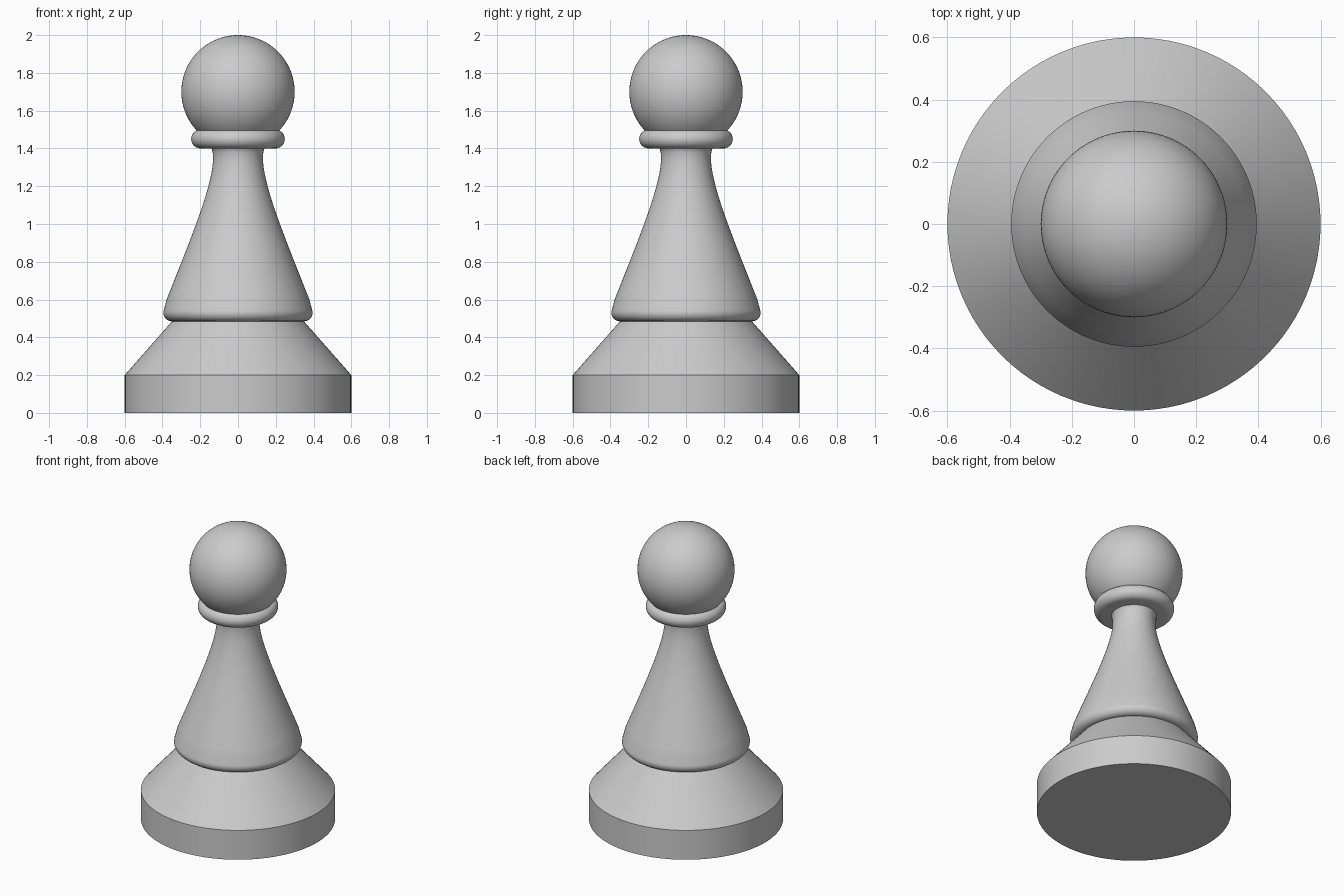
import bpy, bmesh, math
from mathutils import Vector

cube = bpy.data.objects.get("Cube")
if cube:
    bpy.data.objects.remove(cube, do_unlink=True)

SEGMENTS = 96

grey = bpy.data.materials.new("plain grey")
grey.use_nodes = True
grey.diffuse_color = (0.6, 0.6, 0.6, 1)
grey.node_tree.nodes["Principled BSDF"].inputs["Base Color"].default_value = (0.6, 0.6, 0.6, 1)


def finish(name, bm):
    """Turn a bmesh into a smooth-shaded object that keeps its hard edges."""
    bmesh.ops.recalc_face_normals(bm, faces=bm.faces)
    mesh = bpy.data.meshes.new(name)
    bm.to_mesh(mesh)
    bm.free()
    mesh.materials.append(grey)
    obj = bpy.data.objects.new(name, mesh)
    bpy.context.collection.objects.link(obj)
    bpy.ops.object.select_all(action='DESELECT')
    obj.select_set(True)
    bpy.context.view_layer.objects.active = obj
    bpy.ops.object.shade_smooth_by_angle(angle=math.radians(30))


def lathe(name, profile):
    """Spin a (radius, height) profile, starting and ending on the axis."""
    bm = bmesh.new()
    verts = [bm.verts.new((r, 0, z)) for r, z in profile]
    edges = [bm.edges.new(pair) for pair in zip(verts, verts[1:])]
    bmesh.ops.spin(bm, geom=verts + edges, cent=(0, 0, 0), axis=(0, 0, 1),
                   angle=math.tau, steps=SEGMENTS)
    bmesh.ops.remove_doubles(bm, verts=bm.verts, dist=1e-4)
    finish(name, bm)


def arc(r, z, radius, start, end, steps=12):
    """Points of a circular arc in the profile plane, angles in degrees."""
    angles = [math.radians(start + (end - start) * i / steps) for i in range(steps + 1)]
    return [(r + radius * math.cos(a), z + radius * math.sin(a)) for a in angles]


def bezier(a, b, c, d, steps=20):
    """Points of a cubic curve in the profile plane."""
    a, b, c, d = map(Vector, (a, b, c, d))
    ts = [i / steps for i in range(steps + 1)]
    return [tuple(a * (1-t)**3 + b * 3*t*(1-t)**2 + c * 3*t*t*(1-t) + d * t**3) for t in ts]


# Foot: a short drum with a sloping shoulder
lathe("base", [(0, 0), (0.6, 0), (0.6, 0.2), (0.345, 0.49), (0, 0.49)])

# Body: rounded hem, long taper and a slightly flared neck
lathe("body", [(0, 0.485)] + arc(0.35, 0.53, 0.045, -90, 22)
      + bezier((0.378, 0.6), (0.26, 0.9), (0.132, 1.2), (0.132, 1.35))
      + [(0.134, 1.38), (0.14, 1.4), (0.15, 1.41), (0, 1.41)])

# Collar: a rounded ring under the head
lathe("collar", [(0, 1.4)] + arc(0.198, 1.45, 0.05, -90, 90) + [(0, 1.5)])

# Head: a ball
bm = bmesh.new()
bmesh.ops.create_uvsphere(bm, u_segments=SEGMENTS, v_segments=48, radius=0.3)
bmesh.ops.translate(bm, verts=bm.verts, vec=(0, 0, 1.7))
finish("head", bm)
